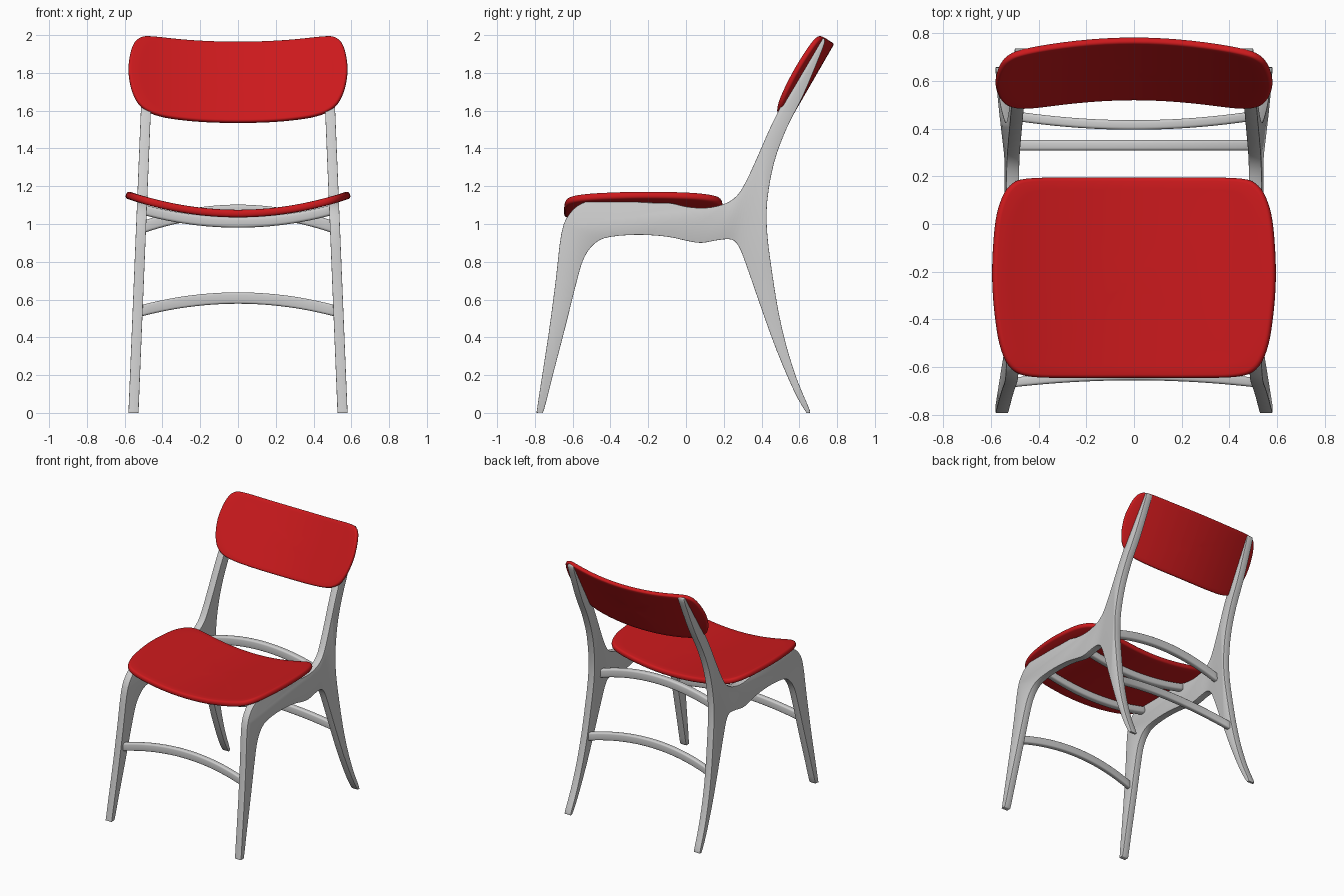
import bpy, bmesh
from math import radians

if "Cube" in bpy.data.objects:
    bpy.data.objects.remove(bpy.data.objects["Cube"])

red = bpy.data.materials.new("red_shell")
red.diffuse_color = (0.6, 0.01, 0.012, 1)
red.use_nodes = True
red.node_tree.nodes["Principled BSDF"].inputs["Base Color"].default_value = red.diffuse_color


def spline(pts, n=4):
    """Closed Catmull-Rom curve through 2D points."""
    out, m = [], len(pts)
    for i in range(m):
        a, b, c, d = (pts[(i + k) % m] for k in (-1, 0, 1, 2))
        for s in range(n):
            t = s / n
            out.append(tuple(0.5 * (2 * q + (r - p) * t + (2 * p - 5 * q + 4 * r - w) * t ** 2
                                    + (3 * q - p - 3 * r + w) * t ** 3)
                             for p, q, r, w in zip(a, b, c, d)))
    return out


def finish(name, bm, bevel, segs=3, thickness=0, mirror=False, mat=None):
    bmesh.ops.recalc_face_normals(bm, faces=bm.faces)
    me = bpy.data.meshes.new(name)
    bm.to_mesh(me)
    bm.free()
    ob = bpy.data.objects.new(name, me)
    bpy.context.collection.objects.link(ob)
    if thickness:
        mod = ob.modifiers.new("thickness", 'SOLIDIFY')
        mod.thickness, mod.offset = thickness, 0
    mod = ob.modifiers.new("round_edges", 'BEVEL')
    mod.width, mod.segments, mod.limit_method = bevel, segs, 'ANGLE'
    mod.angle_limit = radians(50)
    if mirror:
        ob.modifiers.new("mirror", 'MIRROR')
    if mat:
        me.materials.append(mat)
    bpy.ops.object.select_all(action='DESELECT')
    ob.select_set(True)
    bpy.context.view_layer.objects.active = ob
    bpy.ops.object.convert(target='MESH')
    bpy.ops.object.shade_smooth_by_angle(angle=radians(35))


def shell(name, half, centre, place, thickness):
    """Curved plywood sheet: concentric rings of a symmetric outline."""
    pts = spline(half + [(-u, v) for u, v in half[-2:0:-1]])
    bm = bmesh.new()
    mid = bm.verts.new(place(0, centre))
    rings = [[bm.verts.new(place(u * s, centre + (v - centre) * s)) for u, v in pts]
             for s in (0.15, 0.3, 0.45, 0.6, 0.75, 0.88, 1)]
    n = len(pts)
    for i in range(n):
        j = (i + 1) % n
        bm.faces.new((mid, rings[0][i], rings[0][j]))
        for a, b in zip(rings, rings[1:]):
            bm.faces.new((a[i], b[i], b[j], a[j]))
    finish(name, bm, thickness * 0.4, thickness=thickness, mat=red)


def rail(name, half_len, y_end, y_mid, z_end, z_mid, depth, height):
    """Bowed crossbar between the two side frames."""
    bm, prev, n = bmesh.new(), None, 24
    for i in range(n + 1):
        t = 2 * i / n - 1
        y = y_mid + (y_end - y_mid) * t * t
        z = z_mid + (z_end - z_mid) * t * t
        ring = [bm.verts.new((t * half_len, y + a * depth / 2, z + b * height / 2))
                for a, b in ((-1, -1), (1, -1), (1, 1), (-1, 1))]
        if prev:
            for k in range(4):
                bm.faces.new((prev[k], prev[k - 1], ring[k - 1], ring[k]))
        if i in (0, n):
            bm.faces.new(ring)
        prev = ring
    finish(name, bm, min(depth, height) * 0.28)


# Side frames: one flat profile (y, z) leaning inwards, mirrored
profile = [(-.79, .01), (-.73, .4), (-.69, .7), (-.66, .95), (-.62, 1.05), (-.55, 1.11),
           (-.45, 1.125), (-.2, 1.113), (-.08, 1.11), (0, 1.092), (.1, 1.085), (.2, 1.105),
           (.27, 1.15), (.32, 1.23), (.38, 1.36), (.46, 1.54), (.55, 1.71), (.65, 1.87),
           (.715, 1.975), (.735, 1.965), (.70, 1.87), (.62, 1.68), (.53, 1.5), (.465, 1.32),
           (.43, 1.12), (.43, .95), (.455, .75), (.487, .55), (.53, .36), (.59, .17),
           (.655, .015), (.645, .002), (.63, .012), (.57, .12), (.48, .33), (.40, .55),
           (.32, .78), (.28, .88), (.24, .918), (.17, .915), (.08, .9), (0, .912),
           (-.1, .933), (-.25, .943), (-.4, .932), (-.48, .9), (-.54, .82), (-.58, .69),
           (-.64, .45), (-.705, .2), (-.753, .012), (-.765, .002), (-.78, .002)]
bm = bmesh.new()
loops = [[bm.verts.new((x - 0.041 * z, y, max(z, 0))) for y, z in spline(profile, 3)]
         for x in (0.527, 0.58)]
bm.faces.new(loops[0])
bm.faces.new(loops[1])
for i in range(len(loops[0])):
    bm.faces.new((loops[0][i - 1], loops[0][i], loops[1][i], loops[1][i - 1]))
finish("side_frames", bm, 0.005, segs=2, mirror=True)

# Seat, curved across its width
shell("seat",
      [(0, -.645), (.25, -.645), (.43, -.64), (.51, -.61), (.555, -.53), (.58, -.4),
       (.593, -.22), (.583, -.02), (.56, .09), (.52, .16), (.45, .19), (.25, .195), (0, .195)],
      -.22, lambda x, y: (x, y, 1.055 + 0.1 * (x / .59) ** 2), 0.04)


# Backrest, tilted and curved forward at both ends
def on_back(u, v):
    sag = 0.09 * (u / .58) ** 2
    return (u, .65 + .5 * v - .866 * sag, 1.75 + .866 * v + .5 * sag)


shell("backrest",
      [(0, -.245), (.25, -.243), (.42, -.23), (.51, -.19), (.557, -.11), (.578, 0),
       (.575, .09), (.557, .175), (.525, .225), (.46, .245), (.25, .245), (0, .245)],
      0, on_back, 0.03)

# Crossbars
rail("front_lower_rail", .515, -.665, -.635, .54, .608, .04, .06)
rail("rear_lower_rail", .515, .455, .415, .54, .608, .04, .06)
rail("rear_upper_rail", .50, .33, .33, .985, 1.07, .045, .065)
rail("front_seat_rail", .50, -.48, -.48, 1.075, 1.008, .05, .055)
rail("rear_seat_rail", .50, -.05, -.05, 1.075, 1.008, .05, .055)
